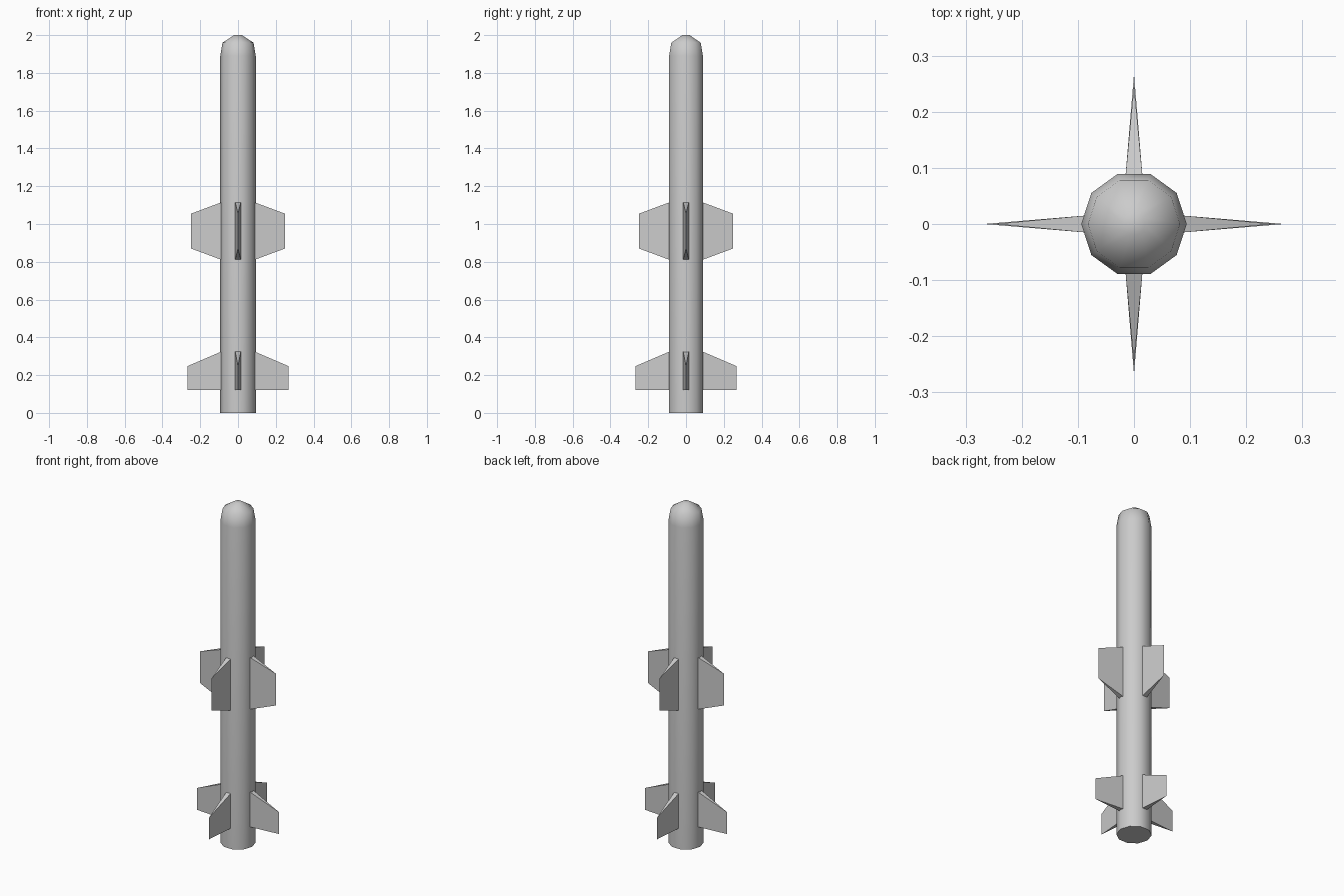
import bpy, bmesh, math
from mathutils import Matrix

if "Cube" in bpy.data.objects:
    bpy.data.objects.remove(bpy.data.objects["Cube"])

SIDES = 10


def make_object(name, bm):
    bmesh.ops.recalc_face_normals(bm, faces=bm.faces[:])
    mesh = bpy.data.meshes.new(name)
    bm.to_mesh(mesh)
    bm.free()
    obj = bpy.data.objects.new(name, mesh)
    bpy.context.collection.objects.link(obj)
    return obj


def lathe(name, profile):
    """Stack of ten-sided rings (radius, z), capped at both ends."""
    bm = bmesh.new()
    rings = []
    for r, z in profile:
        angles = [2 * math.pi * i / SIDES for i in range(SIDES)]
        rings.append([bm.verts.new((r * math.cos(a), r * math.sin(a), z)) for a in angles])
    for low, high in zip(rings, rings[1:]):
        for i in range(SIDES):
            j = (i + 1) % SIDES
            bm.faces.new((low[i], low[j], high[j], high[i]))
    bm.faces.new(rings[0][::-1])
    bm.faces.new(rings[-1])
    return make_object(name, bm)


def fin(name, angle, tip, root_z, tip_z, root=0.087, half=0.015):
    """Wedge fin: thick at the body, tapering to a sharp outer edge."""
    bm = bmesh.new()
    a, b = [[bm.verts.new((root, s * half, z)) for z in root_z] for s in (-1, 1)]
    t = [bm.verts.new((tip, 0, z)) for z in tip_z]
    bm.faces.new((a[0], t[0], t[1], a[1]))
    bm.faces.new((b[0], b[1], t[1], t[0]))
    bm.faces.new((a[0], b[0], t[0]))
    bm.faces.new((a[1], t[1], b[1]))
    bm.faces.new((a[0], a[1], b[1], b[0]))
    bm.transform(Matrix.Rotation(angle, 4, 'Z'))
    return make_object(name, bm)


# Body tube with rounded nose
body = lathe("body", [(0.094, 0), (0.094, 1.89), (0.082, 1.96), (0.02, 2.0)])
bpy.context.view_layer.objects.active = body
body.select_set(True)
bpy.ops.object.shade_smooth_by_angle(angle=math.radians(60))

# Four middle wings and four tail fins
for k, side in enumerate(("right", "back", "left", "front")):
    turn = k * math.pi / 2
    fin(f"middle_wing_{side}", turn, 0.248, (0.81, 1.115), (0.87, 1.055))
    fin(f"tail_fin_{side}", turn, 0.267, (0.12, 0.325), (0.12, 0.248))
